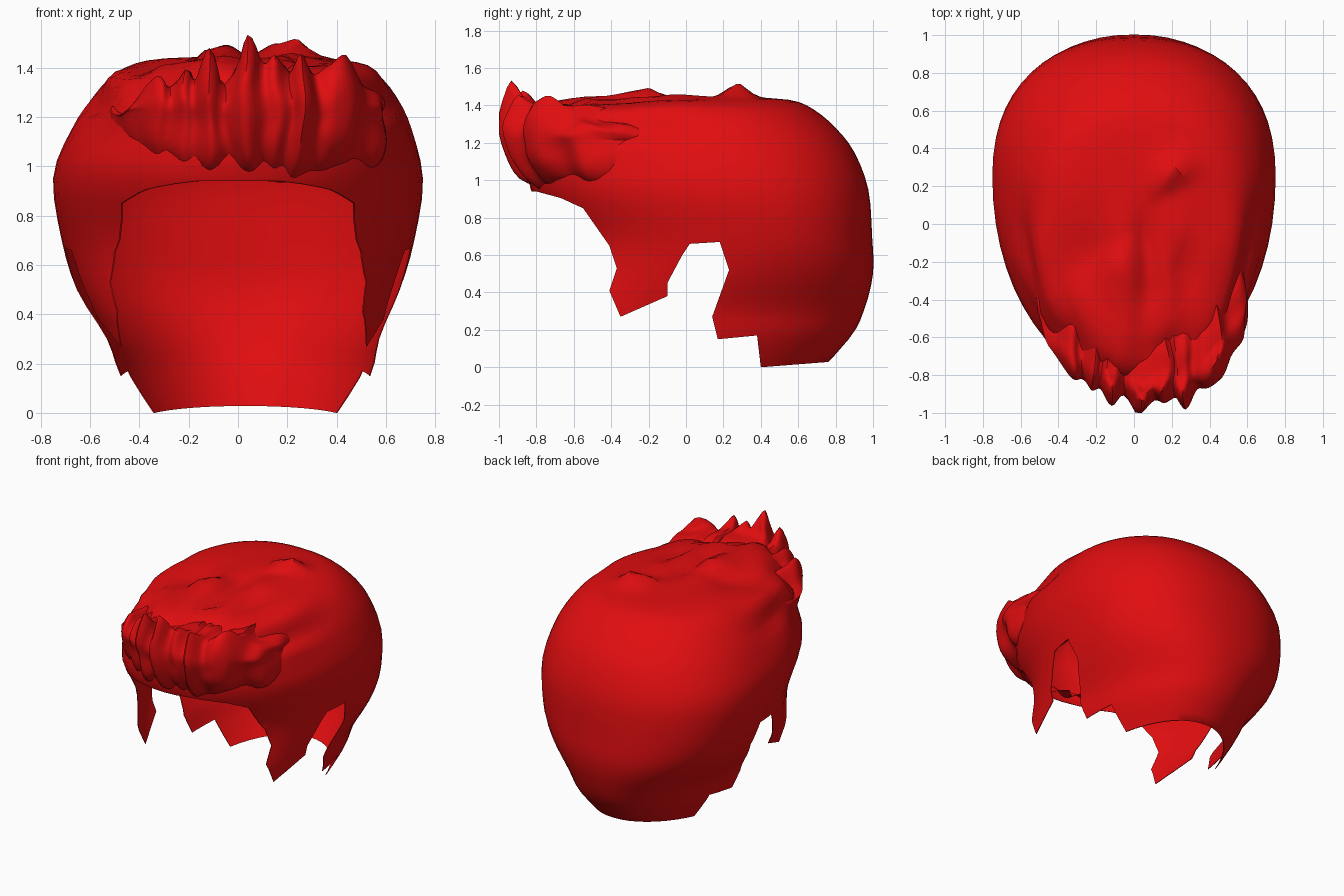
import bpy, bmesh, math
from mathutils import Vector, noise

cube = bpy.data.objects.get("Cube")
if cube:
    bpy.data.objects.remove(cube, do_unlink=True)

red = bpy.data.materials.new("bright red hair")
red.use_nodes = True
red.diffuse_color = (0.75, 0.004, 0.005, 1)
red.node_tree.nodes["Principled BSDF"].inputs["Base Color"].default_value = red.diffuse_color


def spline(keys, steps):
    """Smooth rows that pass through every key."""
    rows = []
    for i in range(len(keys) - 1):
        a, b, c, d = (Vector(keys[min(max(j, 0), len(keys) - 1)]) for j in range(i - 1, i + 3))
        for s in range(steps):
            t = s / steps
            rows.append(0.5 * (2 * b + (c - a) * t + (2 * a - 5 * b + 4 * c - d) * t * t
                               + (3 * b - a - 3 * c + d) * t ** 3))
    return rows + [Vector(keys[-1])]


def add_object(name, bm):
    bmesh.ops.recalc_face_normals(bm, faces=bm.faces)
    mesh = bpy.data.meshes.new(name)
    bm.to_mesh(mesh)
    bm.free()
    mesh.materials.append(red)
    obj = bpy.data.objects.new(name, mesh)
    bpy.context.collection.objects.link(obj)
    return obj


def smooth(obj, angle):
    bpy.ops.object.select_all(action='DESELECT')
    obj.select_set(True)
    bpy.context.view_layer.objects.active = obj
    bpy.ops.object.shade_smooth_by_angle(angle=math.radians(angle))


def bridge(bm, a, b, closed):
    n = len(a)
    for i in range(n if closed else n - 1):
        j = (i + 1) % n
        bm.faces.new((a[i], a[j], b[j], b[i]))


def ramp(v, lo, hi):
    t = min(max((v - lo) / (hi - lo), 0), 1)
    return t * t * (3 - 2 * t)


def tousle(p):
    """Raise wavy front-to-back strands on the front of the crown and temples."""
    mask = ramp(p.z, 1.0, 1.25) * ramp(-p.y, -0.25, 0.25)
    wave = noise.noise(Vector((p.x * 7, p.y * 3, p.z * 6)))
    out = Vector((p.x, 0, 0.6)).normalized()
    p = p + out * (wave * 0.07 - 0.02) * mask
    for x, y, height, size in ((0.2, 0.27, 0.09, 0.06), (-0.1, -0.23, 0.05, 0.06), (0.1, -0.53, 0.05, 0.08)):
        if p.z > 1.3:
            p.z += height * math.exp(-((p.x - x) ** 2 * 0.4 + (p.y - y) ** 2) / size ** 2)
    return p


def power(v, exponent):
    return math.copysign(abs(v) ** exponent, v)


# Hair shell: height, half width, front and back of each level
levels = [(-0.1, 0.39, -0.7, 0.64), (0.15, 0.515, -0.85, 0.87), (0.3, 0.555, -0.88, 0.95),
          (0.5, 0.655, -0.74, 1.0), (0.7, 0.715, -0.7, 0.995), (0.95, 0.75, -0.83, 0.975),
          (1.15, 0.69, -0.85, 0.9), (1.28, 0.62, -0.84, 0.8), (1.38, 0.53, -0.76, 0.68),
          (1.43, 0.4, -0.55, 0.55), (1.445, 0.2, -0.22, 0.27), (1.45, 0.03, 0.0, 0.05)]
SEGMENTS = 56
bm = bmesh.new()
rings = []
for z, half, front, back in spline(levels, 3):
    ring = []
    middle = front + (back - front) * (0.5 + 0.1 * ramp(z, 0.2, 0.7))
    lean = 0.03 * ramp(abs(z - 0.75), 0.2, 0.6)
    for i in range(SEGMENTS):
        a = math.tau * i / SEGMENTS
        s = math.sin(a)
        bulge = 0.97 if s < 0 else 0.97 - 0.08 * ramp(z, 0.1, 0.5)
        reach = back - middle if s > 0 else middle - front
        p = Vector((half * power(math.cos(a), bulge) + lean, middle + reach * power(s, bulge), z))
        ring.append(bm.verts.new(tousle(p)))
    if rings:
        bridge(bm, rings[-1], ring, True)
    rings.append(ring)
bm.faces.new(rings[0])
bm.faces.new(rings[-1])
shell = add_object("hair_shell", bm)

# Cutter for the hairline, sideburns, ear notches and nape
hem = [(-1.3, 0.94), (-0.8, 0.94), (-0.67, 0.905), (-0.55, 0.85), (-0.41, 0.65), (-0.37, 0.53),
       (-0.41, 0.41), (-0.35, 0.27), (-0.1, 0.38), (-0.1, 0.45), (-0.02, 0.6), (0.02, 0.66),
       (0.18, 0.67), (0.23, 0.52), (0.14, 0.27), (0.17, 0.15), (0.38, 0.17), (0.4, 0.0),
       (0.78, 0.03), (1.3, 0.03), (1.3, -0.4), (-1.3, -0.4)]
bm = bmesh.new()
sides = [[bm.verts.new((x, y, z)) for y, z in hem] for x in (-1.2, 1.2)]
bridge(bm, sides[0], sides[1], True)
for side in sides:
    bm.faces.new(side)
cutter = add_object("hairline_cutter", bm)
cutter.hide_render = True

thick = shell.modifiers.new("thickness", 'SOLIDIFY')
thick.thickness = 0.004
thick.offset = -1
cut = shell.modifiers.new("hairline", 'BOOLEAN')
cut.operation = 'DIFFERENCE'
cut.solver = 'EXACT'
cut.object = cutter
bpy.context.view_layer.update()
result = bpy.data.meshes.new_from_object(shell.evaluated_get(bpy.context.evaluated_depsgraph_get()))
shell.modifiers.clear()
shell.data = result
bpy.data.objects.remove(cutter, do_unlink=True)
smooth(shell, 45)

# Spiky quiff: sideways position, tip height and front of each fold
folds = [(-0.52, 1.2, -0.28), (-0.51, 1.24, -0.46), (-0.47, 1.22, -0.58), (-0.41, 1.25, -0.7),
         (-0.34, 1.35, -0.81), (-0.28, 1.3, -0.82), (-0.22, 1.37, -0.88), (-0.17, 1.34, -0.88),
         (-0.12, 1.47, -0.95), (-0.05, 1.34, -0.91), (0.04, 1.52, -1.0), (0.11, 1.4, -0.94),
         (0.16, 1.44, -0.95), (0.21, 1.36, -0.92), (0.26, 1.46, -0.97), (0.32, 1.36, -0.89),
         (0.38, 1.39, -0.88), (0.45, 1.46, -0.81), (0.5, 1.32, -0.69), (0.59, 1.29, -0.59),
         (0.6, 1.25, -0.45), (0.57, 1.2, -0.28)]
bm = bmesh.new()
last = None
for x, tip, front in spline(folds, 4):
    crown = min(tip, 1.39)
    profile = [(x * 0.88, front + 0.22, 0.96), (x * 0.95, front + 0.11, 1.01),
               (x, front + 0.04, 1.1), (x, front + 0.01, 1.2),
               (x, front, 1.2 + (tip - 1.2) * 0.5), (x, front + 0.07, tip),
               (x * 0.98, front + 0.16, crown), (x * 0.92, front + 0.3, crown),
               (x * 0.8, front + 0.55, crown - 0.1)]
    column = []
    for p in spline(profile, 3):
        p += noise.noise_vector(p * 5) * 0.03
        p.y = max(p.y, -1)
        column.append(bm.verts.new(p))
    if last:
        bridge(bm, last, column, False)
    last = column
smooth(add_object("front_quiff", bm), 60)
